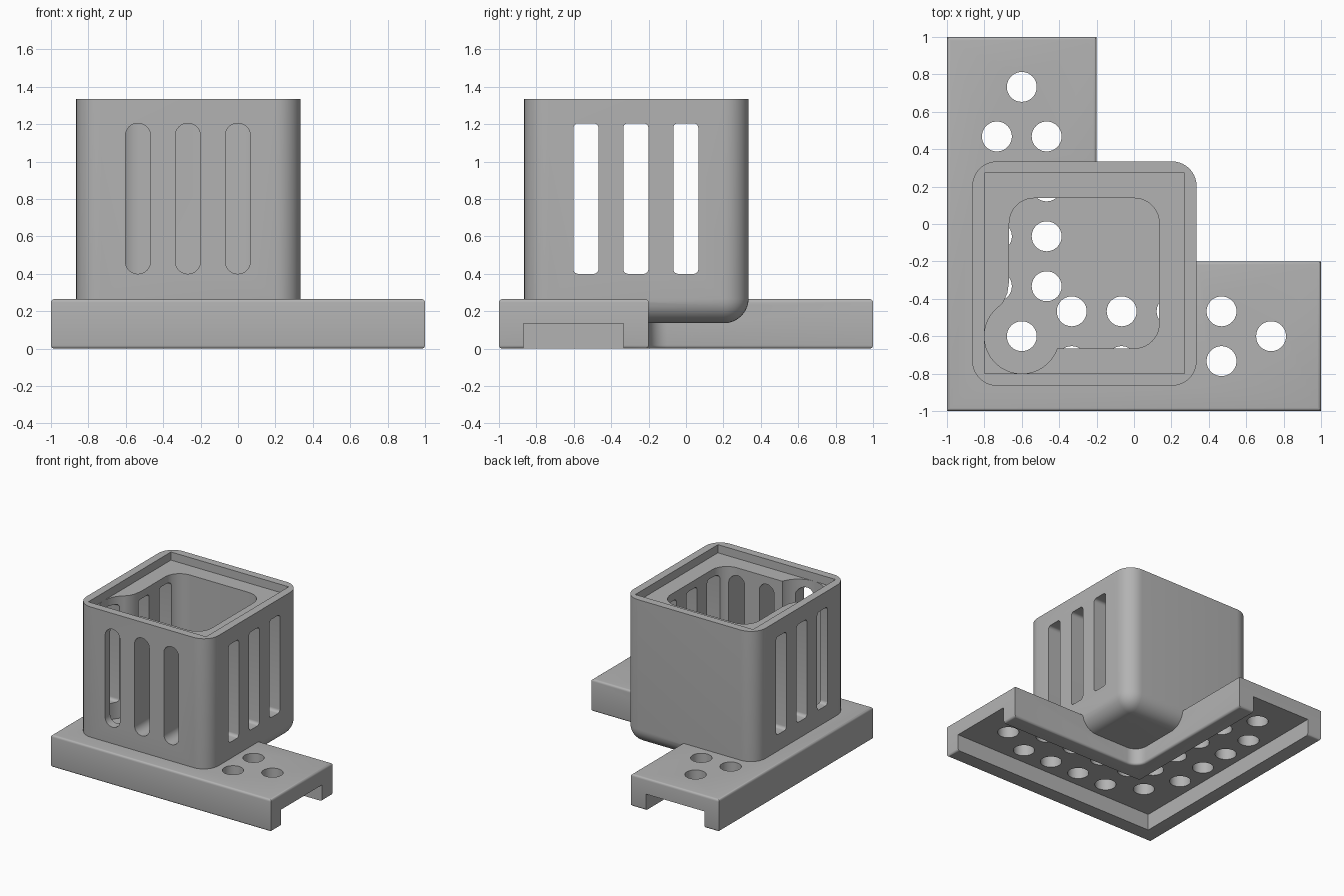
import bpy, bmesh, math
from mathutils import Matrix, Vector

cube = bpy.data.objects.get("Cube")
if cube:
    bpy.data.objects.remove(cube, do_unlink=True)

grey = bpy.data.materials.new("plain grey")
grey.use_nodes = True
colour = (0.45, 0.45, 0.45, 1)
grey.diffuse_color = colour
grey.node_tree.nodes["Principled BSDF"].inputs["Base Color"].default_value = colour


def finish(bm, name):
    bmesh.ops.recalc_face_normals(bm, faces=bm.faces)
    mesh = bpy.data.meshes.new(name)
    bm.to_mesh(mesh)
    bm.free()
    mesh.materials.append(grey)
    obj = bpy.data.objects.new(name, mesh)
    bpy.context.collection.objects.link(obj)
    return obj


def prism(points, z0, z1):
    bm = bmesh.new()
    face = bm.faces.new([bm.verts.new((x, y, z0)) for x, y in points])
    top = bmesh.ops.extrude_face_region(bm, geom=[face])["geom"]
    bmesh.ops.translate(bm, vec=(0, 0, z1 - z0),
                        verts=[v for v in top if isinstance(v, bmesh.types.BMVert)])
    return bm


def box(x0, x1, y0, y1, z0, z1):
    return prism([(x0, y0), (x1, y0), (x1, y1), (x0, y1)], z0, z1)


def round_edges(bm, rule, radius, segments=8):
    edges = [e for e in bm.edges if rule(e)]
    bmesh.ops.bevel(bm, geom=edges, offset=radius, offset_type='OFFSET',
                    segments=segments, profile=0.5, affect='EDGES', clamp_overlap=True)


def along(axis):
    def rule(e):
        d = (e.verts[1].co - e.verts[0].co).normalized()
        return abs(d[axis]) > 0.99
    return rule


def combine(target, other, operation):
    mod = target.modifiers.new(operation.lower(), 'BOOLEAN')
    mod.operation = operation
    mod.solver = 'EXACT'
    mod.object = other
    bpy.context.view_layer.objects.active = target
    bpy.ops.object.modifier_apply(modifier=mod.name)
    bpy.data.objects.remove(other, do_unlink=True)


def cylinder(bm, x, y, radius, z0, z1, sides=48):
    bmesh.ops.create_cone(bm, cap_ends=True, segments=sides, radius1=radius, radius2=radius,
                          depth=z1 - z0, matrix=Matrix.Translation((x, y, (z0 + z1) / 2)))


def corner_shape(low, high, end):
    return [(low, low), (end, low), (end, high), (high, high), (high, end), (low, end)]


# L-shaped foot with a filleted inner corner and softened top and bottom rims
bm = prism(corner_shape(-1, -0.2, 1), 0, 0.265)
inner = Vector((-0.2, -0.2))
round_edges(bm, lambda e: all((v.co.xy - inner).length < 0.01 for v in e.verts), 0.1)
round_edges(bm, lambda e: abs(e.verts[0].co.z - e.verts[1].co.z) < 0.01, 0.018, 4)
body = finish(bm, "slotted_holder")

# Square cup with rounded corners and a rounded underside
bm = box(-0.865, 0.335, -0.865, 0.335, 0.136, 1.335)
round_edges(bm, lambda e: min(v.co.z for v in e.verts) < 0.2, 0.133, 10)
combine(body, finish(bm, "cup"), 'UNION')

# Cup cavity, its corner pocket and the blend between them
bm = box(-0.667, 0.135, -0.665, 0.138, 0.265, 1.5)
round_edges(bm, along(2), 0.133, 10)
combine(body, finish(bm, "cavity_cutter"), 'DIFFERENCE')
bm = bmesh.new()
cylinder(bm, -0.6, -0.6, 0.2, 0.265, 1.5, 64)
combine(body, finish(bm, "pocket_cutter"), 'DIFFERENCE')
bm = prism([(-0.667, -0.3), (-0.677, -0.37), (-0.7, -0.42), (-0.731, -0.45),
            (-0.6, -0.45), (-0.6, -0.3)], 0.265, 1.5)
combine(body, finish(bm, "blend_cutter"), 'DIFFERENCE')

# Shallow square rebate in the rim
combine(body, finish(box(-0.8, 0.27, -0.8, 0.272, 1.268, 1.5), "rebate_cutter"), 'DIFFERENCE')

# Vent slots: front wall, and straight through both side walls
for i in range(3):
    c = -0.535 + 0.267 * i
    bm = box(c - 0.067, c + 0.067, -1.1, -0.4, 0.4, 1.205)
    round_edges(bm, along(1), 0.0665, 10)
    combine(body, finish(bm, "front_slot_cutter"), 'DIFFERENCE')
    bm = box(-1.1, 1.1, c - 0.067, c + 0.067, 0.4, 1.205)
    round_edges(bm, along(0), 0.025, 5)
    combine(body, finish(bm, "side_slot_cutter"), 'DIFFERENCE')

# Channel under the foot, open at both ends
combine(body, finish(prism(corner_shape(-0.87, -0.335, 1.1), -0.1, 0.135),
                     "channel_cutter"), 'DIFFERENCE')

# Round holes, mirrored across the diagonal
spots = [(-0.6, -0.6)]
for p in [(0.733, -0.6)] + [(-0.333 + 0.267 * i, r) for i in range(4) for r in (-0.733, -0.467)]:
    spots += [p, p[::-1]]
bm = bmesh.new()
for x, y in spots:
    cylinder(bm, x, y, 0.08, -0.1, 0.27, 40)
combine(body, finish(bm, "hole_cutter"), 'DIFFERENCE')

# Smooth rounds, crisp edges
bpy.ops.object.select_all(action='DESELECT')
body.select_set(True)
bpy.context.view_layer.objects.active = body
bpy.ops.object.shade_smooth_by_angle(angle=math.radians(30))
